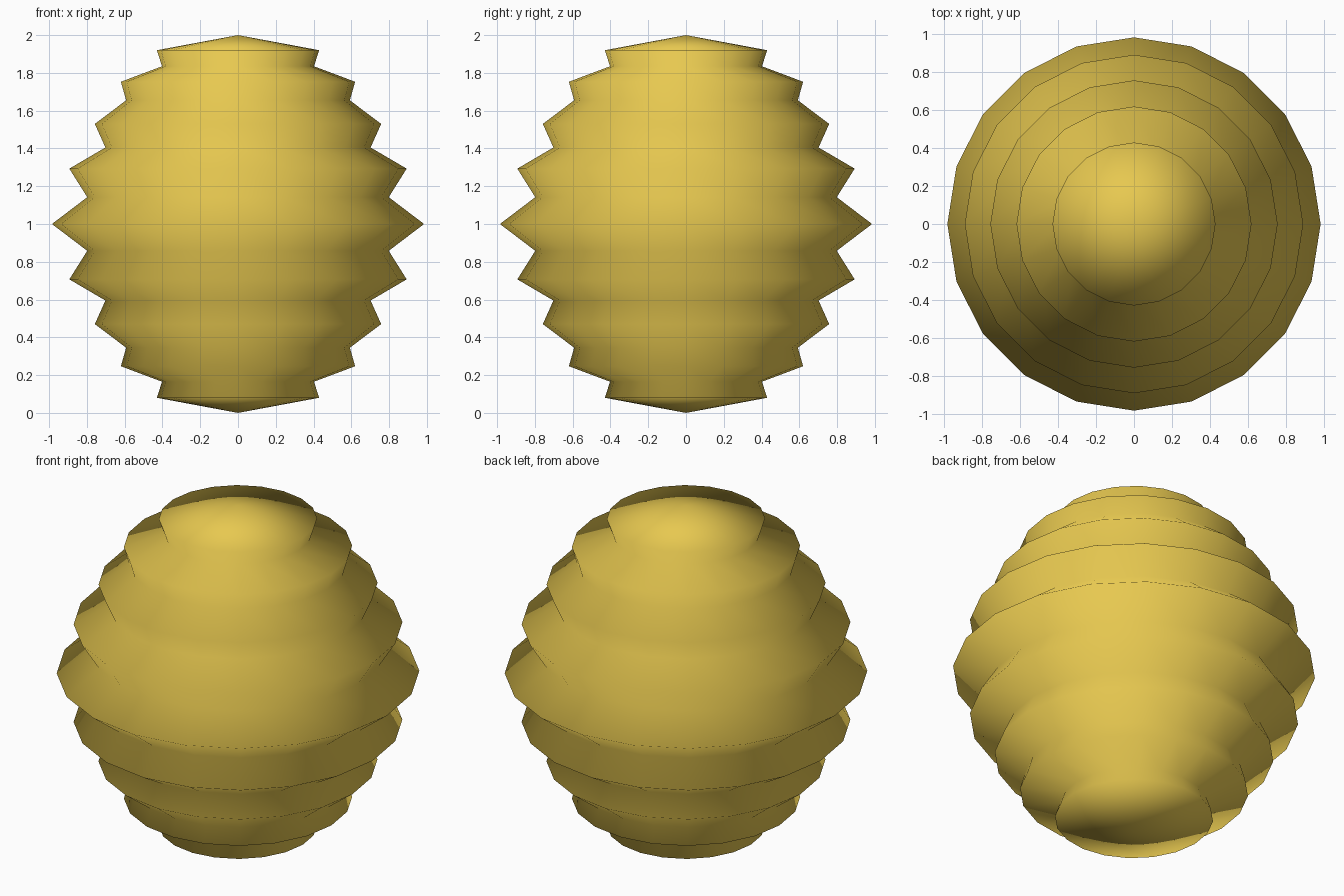
import bpy, bmesh
from math import sin, cos, pi

if "Cube" in bpy.data.objects:
    bpy.data.objects.remove(bpy.data.objects["Cube"])

SIDES = 20
# upper half of the ridged outline (radius, height), pole to equator
upper = [(0.43, 1.92), (0.402, 1.835), (0.62, 1.753), (0.592, 1.655),
         (0.758, 1.53), (0.702, 1.405), (0.893, 1.293), (0.798, 1.142)]
# the lower half mirrors the upper about z = 1
profile = upper + [(0.985, 1.0)] + [(r, 2 - z) for r, z in reversed(upper)]

# ridged ball: stacked rings closed by a shallow cone at each pole
bm = bmesh.new()
rings = [[bm.verts.new((r * cos(2 * pi * i / SIDES), r * sin(2 * pi * i / SIDES), z))
          for i in range(SIDES)] for r, z in profile]
top, bottom = bm.verts.new((0, 0, 2)), bm.verts.new((0, 0, 0))
for i in range(SIDES):
    j = (i + 1) % SIDES
    bm.faces.new((top, rings[0][i], rings[0][j]))
    for a, b in zip(rings, rings[1:]):
        bm.faces.new((a[i], b[i], b[j], a[j]))
    bm.faces.new((bottom, rings[-1][j], rings[-1][i]))
bmesh.ops.recalc_face_normals(bm, faces=bm.faces)
for f in bm.faces:
    f.smooth = True

mesh = bpy.data.meshes.new("ridged_ball")
bm.to_mesh(mesh)
bm.free()
ball = bpy.data.objects.new("ridged_ball", mesh)
bpy.context.collection.objects.link(ball)

# golden yellow finish
gold = bpy.data.materials.new("golden_yellow")
gold.diffuse_color = (0.8, 0.58, 0.08, 1)
gold.use_nodes = True
gold.node_tree.nodes["Principled BSDF"].inputs["Base Color"].default_value = gold.diffuse_color
mesh.materials.append(gold)
